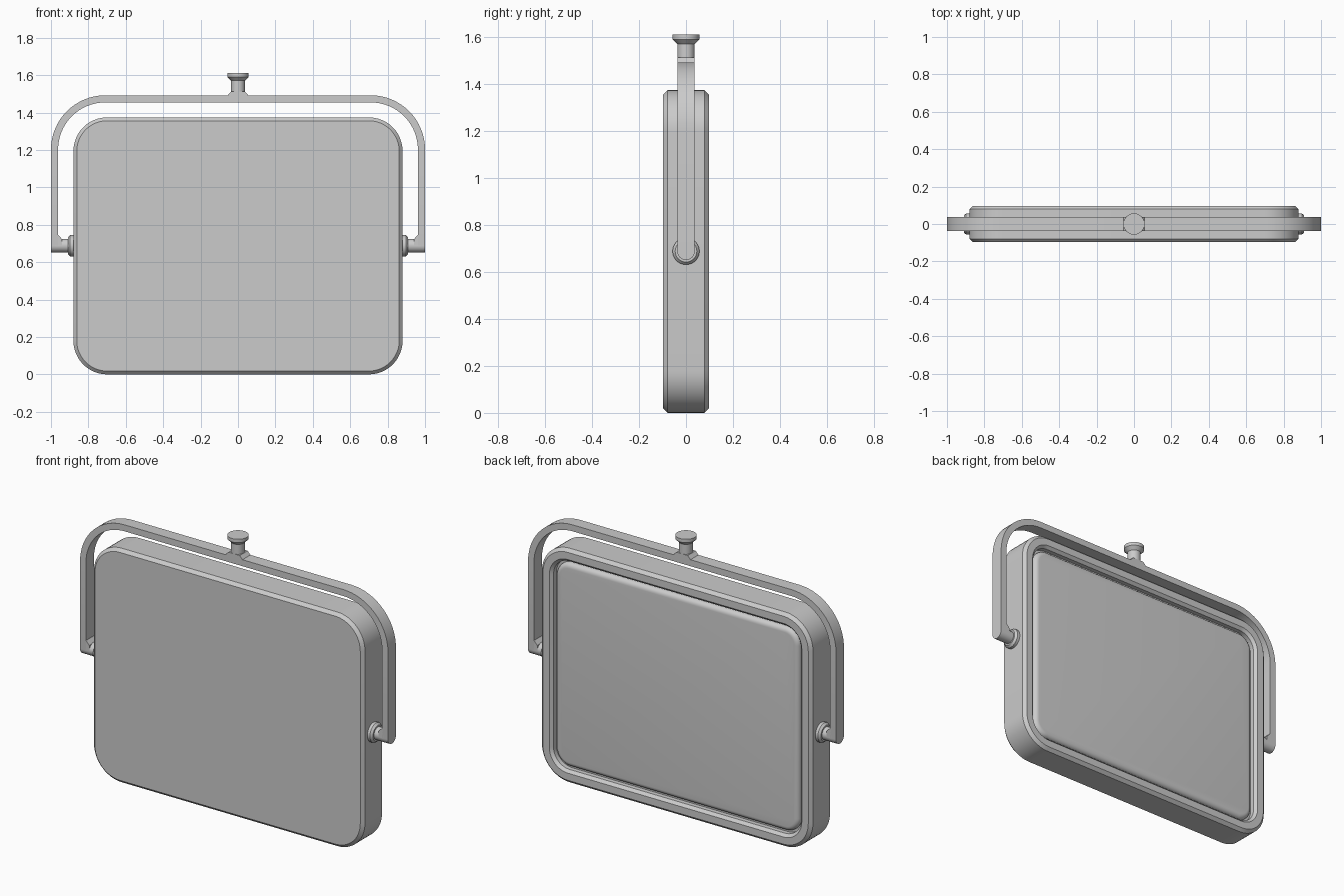
import bpy, bmesh
from math import sin, cos, pi, radians
from mathutils import Vector

if "Cube" in bpy.data.objects:
    bpy.data.objects.remove(bpy.data.objects["Cube"])


def finish(name, bm, angle=25):
    bmesh.ops.recalc_face_normals(bm, faces=bm.faces)
    me = bpy.data.meshes.new(name)
    bm.to_mesh(me)
    bm.free()
    ob = bpy.data.objects.new(name, me)
    bpy.context.collection.objects.link(ob)
    bpy.ops.object.select_all(action='DESELECT')
    ob.select_set(True)
    bpy.context.view_layer.objects.active = ob
    bpy.ops.object.shade_smooth_by_angle(angle=radians(angle))
    return ob


def loft(name, rings, closed=True):
    """Skin a list of equal-length point rings and cap both ends."""
    bm = bmesh.new()
    vs = [[bm.verts.new(p) for p in r] for r in rings]
    n = len(vs[0])
    for a, b in zip(vs, vs[1:]):
        for i in range(n):
            bm.faces.new((a[i], a[(i + 1) % n], b[(i + 1) % n], b[i]))
    bm.faces.new(vs[0])
    bm.faces.new(vs[-1])
    return finish(name, bm)


def rounded_rect(inset, y, hw=0.88, hh=0.687, radius=0.18, seg=12):
    r = radius - inset
    pts = []
    for q, (sx, sz) in enumerate(((1, 1), (-1, 1), (-1, -1), (1, -1))):
        for i in range(seg + 1):
            a = (q + i / seg) * pi / 2
            pts.append((sx * (hw - radius) + r * cos(a), y,
                        hh + sz * (hh - radius) + r * sin(a)))
    return pts


def lathe(name, profile, origin, axis, side, seg=40):
    """Turn (distance, radius) pairs about an axis."""
    o, d, s = Vector(origin), Vector(axis), Vector(side)
    t = d.cross(s)
    rings = [[o + d * h + r * (s * cos(2 * pi * i / seg) + t * sin(2 * pi * i / seg))
              for i in range(seg)] for h, r in profile]
    return loft(name, rings)


def prism(name, outline, w=0.037):
    return loft(name, [[(x, y, z) for x, z in outline] for y in (-w, w)])


# Case: chamfered shell, back rim, groove and pillow-edged back panel
case = [(0.018, -0.097), (0, -0.079), (0, 0.079), (0.018, 0.097),
        (0.06, 0.097), (0.076, 0.081), (0.076, 0.055), (0.09, 0.055)]
for i in range(7):
    a = i / 6 * pi / 2
    case.append((0.09 + 0.028 * (1 - cos(a)), 0.058 + 0.026 * sin(a)))
loft("case", [rounded_rect(i, y) for i, y in case])

# Handle: flat band with rounded corners and rounded ends
R, W, T = 0.29, 0.037, 0.038
half = []
for i in range(9):
    a = (1 - i / 8) * pi / 2 * 0.99
    half.append((1.0, 0.688 - W * sin(a), W * cos(a), 1, 0))
for i in range(17):
    a = i / 16 * pi / 2
    half.append((1 - R + R * cos(a), 1.492 - R + R * sin(a), W, cos(a), sin(a)))
path = half + [(-x, z, w, -nx, nz) for x, z, w, nx, nz in reversed(half)]
loft("handle", [[(x, -w, z), (x, w, z), (x - T * nx, w, z - T * nz),
                 (x - T * nx, -w, z - T * nz)] for x, z, w, nx, nz in path])

# Hinge pins with stepped collars, and small gussets to the handle
pin = [(0, 0.057), (0.022, 0.057), (0.034, 0.046), (0.034, 0.037), (0.1, 0.037)]
for s, label in ((1, "right"), (-1, "left")):
    lathe(label + "_hinge_pin", pin, (s * 0.875, 0, 0.688), (s, 0, 0), (0, 0, 1))
    prism(label + "_hinge_gusset", [(s * 0.97, 0.688), (s * 0.97, 0.748),
                                    (s * 0.961, 0.746), (s * 0.94, 0.722), (s * 0.94, 0.688)])

# Top knob and its flared foot
prism("knob_foot", [(-0.055, 1.485), (0.055, 1.485), (0.055, 1.492),
                    (0.037, 1.512), (-0.037, 1.512), (-0.055, 1.492)])
lathe("knob", [(0, 0.037), (0.085, 0.037), (0.105, 0.057), (0.125, 0.057)],
      (0, 0, 1.485), (0, 0, 1), (1, 0, 0))
